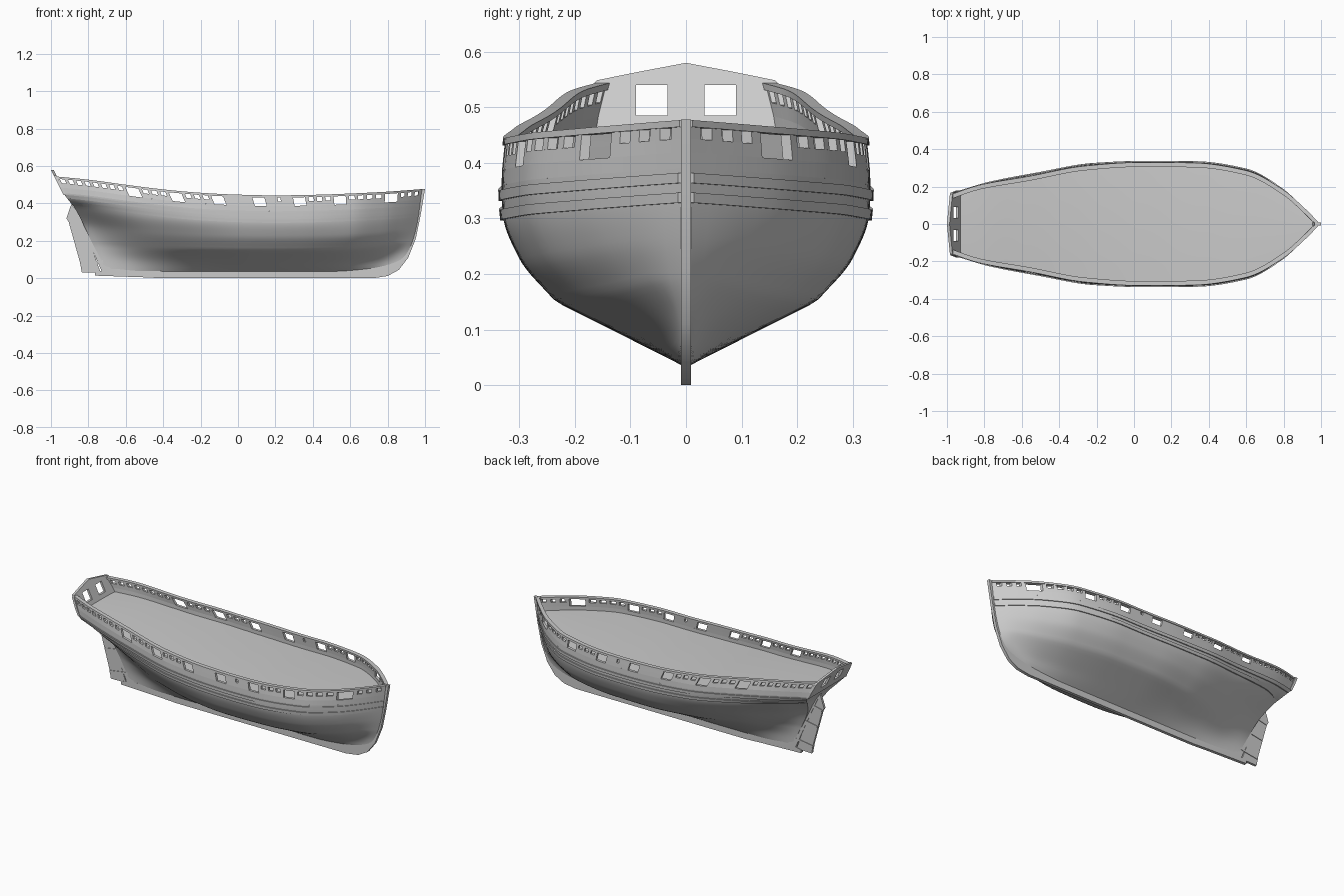
import bpy, bmesh, math

if "Cube" in bpy.data.objects:
    bpy.data.objects.remove(bpy.data.objects["Cube"])

# ---------- helpers ----------
def curve(xs, ys, x):
    """Smooth monotone interpolation, clamped at both ends."""
    if x <= xs[0]: return ys[0]
    if x >= xs[-1]: return ys[-1]
    n = len(xs)
    d = [(ys[i+1]-ys[i])/(xs[i+1]-xs[i]) for i in range(n-1)]
    def slope(i):
        if i == 0: return d[0]
        if i == n-1: return d[-1]
        return 0 if d[i-1]*d[i] <= 0 else 2*d[i-1]*d[i]/(d[i-1]+d[i])
    i = max(k for k in range(n-1) if xs[k] <= x)
    h = xs[i+1]-xs[i]
    t = (x-xs[i])/h
    return (ys[i]*(2*t**3-3*t*t+1) + ys[i+1]*(3*t*t-2*t**3)
            + slope(i)*h*(t**3-2*t*t+t) + slope(i+1)*h*(t**3-t*t))

def finish(name, bm, mirror=False):
    bmesh.ops.recalc_face_normals(bm, faces=bm.faces[:])
    me = bpy.data.meshes.new(name)
    bm.to_mesh(me)
    bm.free()
    ob = bpy.data.objects.new(name, me)
    bpy.context.collection.objects.link(ob)
    if mirror:
        m = ob.modifiers.new("mirror", 'MIRROR')
        m.use_axis = (False, True, False)
        m.merge_threshold = 0.0005
    bpy.ops.object.select_all(action='DESELECT')
    ob.select_set(True)
    bpy.context.view_layer.objects.active = ob
    bpy.ops.object.shade_smooth_by_angle(angle=math.radians(30))
    return ob

def slab(bm, pts, half):
    """Side profile (x, z) extruded across the centre line."""
    a = [bm.verts.new((x, -half, z)) for x, z in pts]
    b = [bm.verts.new((x, half, z)) for x, z in pts]
    bm.faces.new(a)
    bm.faces.new(b[::-1])
    for i in range(len(pts)):
        j = (i+1) % len(pts)
        bm.faces.new((a[i], b[i], b[j], a[j]))

# ---------- hull lines ----------
def rail_z(x):
    return curve([-.98, -.8, -.6, -.4, -.2, 0, .2, .4, .6, .8, 1],
                 [.545, .527, .50, .475, .457, .447, .443, .446, .453, .463, .478], x)
def keel_z(x):
    return curve([-.7, -.5, .5, .7, .86], [.045, .036, .036, .05, .08], x)
def stern_x(z):
    return curve([.035, .2, .37, .45, .54], [-.70, -.785, -.87, -.93, -.975], z)
def bow_x(z):
    return curve([.08, .12, .2, .3, .48], [.86, .90, .935, .96, .985], z)

ST = [-1, -.85, -.6, -.3, 0, .3, .6, .8, .92, 1]
LV = [0, .12, .28, .47, .67, .8, 1]
HB = [[.008]*10,
      [.010, .020, .050, .085, .105, .100, .075, .045, .022, .008],
      [.012, .050, .130, .205, .235, .230, .190, .120, .058, .008],
      [.025, .105, .205, .275, .300, .297, .258, .168, .080, .008],
      [.100, .190, .260, .316, .330, .328, .286, .188, .090, .008],
      [.175, .220, .270, .320, .332, .330, .290, .190, .090, .008],
      [.155, .205, .250, .306, .325, .323, .282, .184, .086, .008]]

def hull_point(u, zfun):
    """Hull surface at station u (-1 stern, 1 bow), height given by zfun(x)."""
    x = u
    for _ in range(8):
        z = zfun(x)
        s, b = stern_x(z), bow_x(z)
        x = s + (b-s)*(u+1)/2
    z = zfun(x)
    f = (z-keel_z(x))/(rail_z(x)-keel_z(x))
    w = [curve(ST, row, u) for row in HB]
    y = curve(LV[:3], w[:3], f) if f < .28 else curve(LV[2:], w[2:], f)
    return x, y, z

def station(x):
    return max(-1, min(1, (x-.005)/.98))

def band(bm, x0, x1, lo, hi, out=0, thick=.015):
    """Curved plank following the hull; lo/hi are heights relative to the rail."""
    u0, u1 = station(x0), station(x1)
    n = max(1, round((u1-u0)/.03))
    rings = []
    for i in range(n+1):
        u = u0+(u1-u0)*i/n
        t = thick*(1+.5*max(0, u-.5))
        ring = []
        for o, inner in ((lo, 0), (hi, 0), (hi, 1), (lo, 1)):
            x, y, z = hull_point(u, lambda x: rail_z(x)+o)
            ring.append(bm.verts.new((x, max(0, y+out-t*inner), z)))
        rings.append(ring)
    for a, b in zip(rings, rings[1:]):
        for k in range(4):
            j = (k+1) % 4
            bm.faces.new((a[k], a[j], b[j], b[k]))
    bm.faces.new(rings[0])
    bm.faces.new(rings[-1][::-1])

# ---------- hull shell with closed stern ----------
TOP, NU, NV = -.085, 64, 30
bm = bmesh.new()
cols = []
for i in range(NU+1):
    u = -1+2*i/NU
    cols.append([bm.verts.new(hull_point(u, lambda x: keel_z(x)+(rail_z(x)+TOP-keel_z(x))*k/NV))
                 for k in range(NV+1)])
cols.insert(0, [bm.verts.new((v.co.x, 0, v.co.z)) for v in cols[0]])
for a, b in zip(cols, cols[1:]):
    for k in range(NV):
        bm.faces.new((a[k], b[k], b[k+1], a[k+1]))
finish("hull", bm, True)

# ---------- cambered deck ----------
bm = bmesh.new()
rows = []
for i in range(NU+1):
    x, y, z = hull_point(-1+2*i/NU, lambda x: rail_z(x)-.08)
    rows.append([bm.verts.new((x, (y-.003)*t, z+.006*(1-t*t)*y/.33))
                 for t in (0, .33, .67, 1)])
for a, b in zip(rows, rows[1:]):
    for k in range(3):
        bm.faces.new((a[k], b[k], b[k+1], a[k+1]))
finish("deck", bm, True)

# ---------- bulwark: sill, panels between gun ports, stanchions ----------
bm = bmesh.new()
band(bm, -.98, .985, TOP, -.057)
runs = [(-.975, -.622, 8), (-.555, -.397, 3), (-.33, -.172, 3), (-.107, .052, 0),
        (.119, .277, 1), (.344, .502, 3), (.569, .785, 4), (.855, .985, 3)]
for a, b, gaps in runs:
    band(bm, a, b, -.057, -.033)
    if gaps == 0:
        band(bm, a, b, -.033, -.01)
    elif gaps == 1:
        m = (a+b)/2
        band(bm, a, m-.008, -.033, -.01)
        band(bm, m+.008, b, -.033, -.01)
    else:
        for i in range(gaps+1):
            c = a+(b-a-.018)*i/gaps
            band(bm, c, c+.018, -.033, -.01)
finish("bulwark", bm, True)

# ---------- cap rail and wales ----------
bm = bmesh.new()
band(bm, -.98, .985, -.012, 0, .004, .024)
finish("cap_rail", bm, True)
bm = bmesh.new()
for o in (-.112, -.147):
    band(bm, -.98, .985, o, o+.018, .006, .012)
finish("wales", bm, True)

# ---------- transom board with two windows each mirrored ----------
bm = bmesh.new()
ys = [0, .033, .09, .165]
def tv(y, r, dx):
    z = [.445, .485, .54, .58-.19*y][r]
    if y > .16: y = [.18, .178, .168, .16][r]
    return (-.9275-(z-.445)*.5+dx, y, z)
for c in range(3):
    for r in range(3):
        if c == 1 and r == 1: continue
        q = [(ys[c], r), (ys[c+1], r), (ys[c+1], r+1), (ys[c], r+1)]
        f = [bm.verts.new(tv(y, k, -.005)) for y, k in q]
        g = [bm.verts.new(tv(y, k, .009)) for y, k in q]
        bm.faces.new(f)
        bm.faces.new(g[::-1])
        for k in range(4):
            j = (k+1) % 4
            bm.faces.new((f[k], g[k], g[j], f[j]))
finish("transom", bm, True)

# ---------- keel, stem and sternpost ----------
bm = bmesh.new()
slab(bm, [(-.765, .014), (-.5, .005), (-.4, 0), (.72, 0), (.8, .012), (.86, .045),
          (.91, .11), (.95, .21), (.975, .33), (1, .478), (.965, .474), (.945, .34),
          (.92, .22), (.87, .125), (.82, .09), (.65, .056), (.5, .045), (-.68, .05),
          (-.765, .2), (-.85, .37), (-.885, .385), (-.80, .2), (-.73, .04), (-.765, .035)], .009)
finish("keel_and_stem", bm)

# ---------- rudder and its hinge straps ----------
bm = bmesh.new()
slab(bm, [(-.735, .032), (-.835, .03), (-.845, .085), (-.905, .30), (-.917, .32),
          (-.89, .40), (-.875, .375), (-.795, .2)], .007)
finish("rudder", bm)
bm = bmesh.new()
for z, a, b in ((.075, -.72, -.84), (.20, -.77, -.872), (.305, -.825, -.903)):
    slab(bm, [(a, z+.01), (b, z-.008), (b-.003, z+.004), (a-.003, z+.022)], .0105)
finish("rudder_straps", bm)
